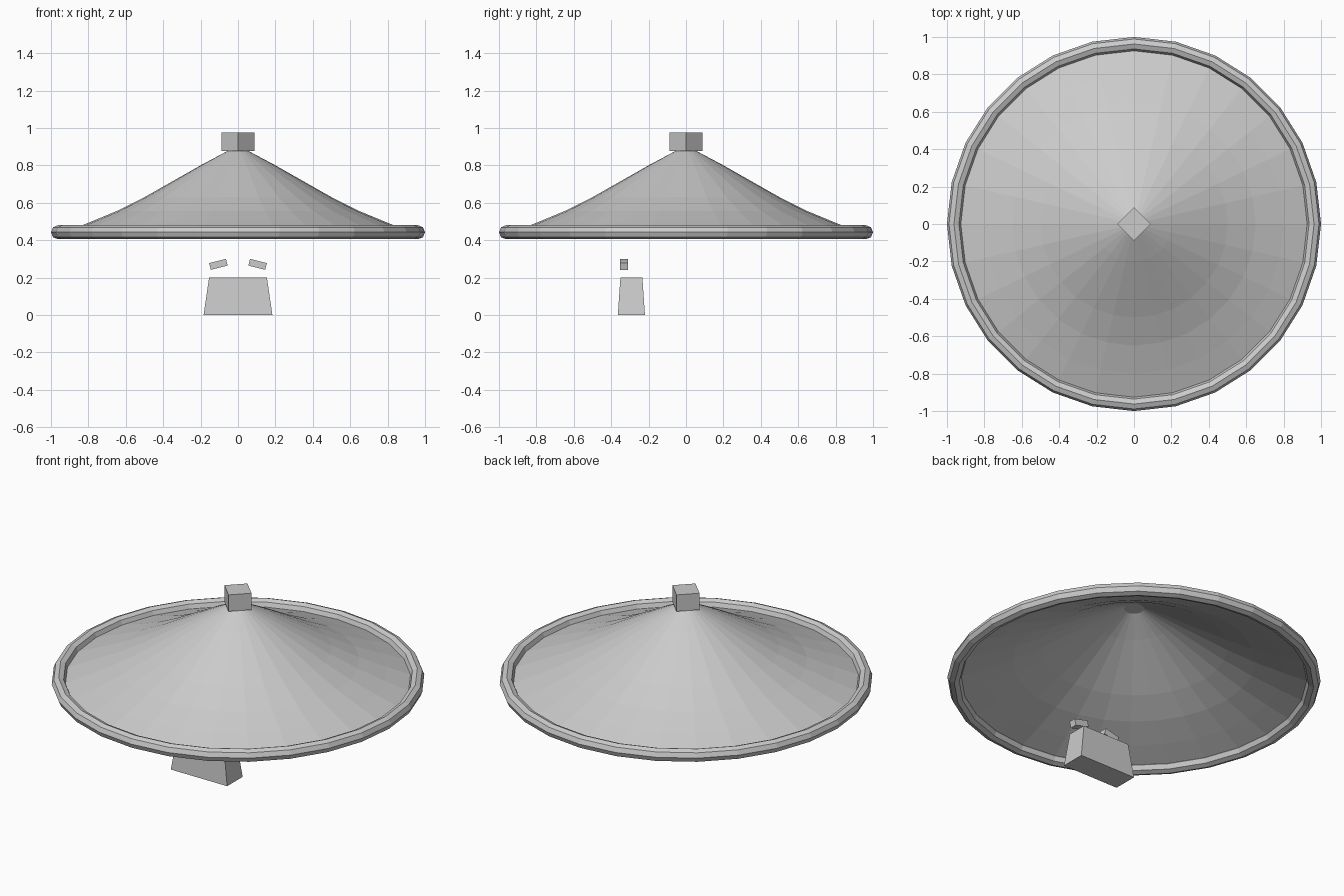
import bpy, bmesh, math
from mathutils import Matrix, Vector

cube = bpy.data.objects.get("Cube")
if cube:
    bpy.data.objects.remove(cube, do_unlink=True)

grey = bpy.data.materials.new("plain grey")
grey.use_nodes = True
colour = (0.6, 0.6, 0.6, 1)
grey.diffuse_color = colour
grey.node_tree.nodes["Principled BSDF"].inputs["Base Color"].default_value = colour

SIDES = 28


def finish(name, bm):
    bmesh.ops.recalc_face_normals(bm, faces=bm.faces)
    mesh = bpy.data.meshes.new(name)
    bm.to_mesh(mesh)
    bm.free()
    mesh.materials.append(grey)
    obj = bpy.data.objects.new(name, mesh)
    bpy.context.collection.objects.link(obj)
    return obj


def lathe(name, profile, closed=False):
    """Flat-faced surface of revolution from (radius, height) points."""
    bm = bmesh.new()
    rings = []
    for r, z in profile:
        angles = [math.tau * i / SIDES for i in range(SIDES)]
        rings.append([bm.verts.new((r * math.cos(a), r * math.sin(a), z)) for a in angles])
    pairs = list(zip(rings, rings[1:]))
    if closed:
        pairs.append((rings[-1], rings[0]))
    for low, high in pairs:
        for i in range(SIDES):
            j = (i + 1) % SIDES
            bm.faces.new((low[i], low[j], high[j], high[i]))
    return finish(name, bm)


def block(name, size, centre, axis="Z", turn=0, taper=(1, 1)):
    """Box with its top scaled by taper, then turned and placed."""
    bm = bmesh.new()
    bmesh.ops.create_cube(bm, size=1)
    for v in bm.verts:
        if v.co.z > 0:
            v.co.x *= taper[0]
            v.co.y *= taper[1]
    bm.transform(Matrix.Translation(Vector(centre))
                 @ Matrix.Rotation(math.radians(turn), 4, axis)
                 @ Matrix.Diagonal((*size, 1)))
    return finish(name, bm)


# Flared conical hat, an open sheet whose edge sits inside the rim
lathe("hat_cone", [(0.95, 0.435), (0.8, 0.493), (0.65, 0.555), (0.5, 0.63),
                   (0.35, 0.715), (0.2, 0.80), (0.05, 0.88)])

# Eight-sided tube around the hat's edge
tube = 0.0375
lathe("hat_rim", [(1 - tube + tube * math.cos(math.tau * k / 8),
                   0.4425 + tube * math.sin(math.tau * k / 8)) for k in range(8)], closed=True)

# Square knob turned corner-first
block("hat_knob", (0.125, 0.125, 0.098), (0, 0, 0.927), turn=45)

# Tapered beard block
block("beard", (0.368, 0.145, 0.2), (0, -0.292, 0.1), taper=(0.84, 0.81))

# Eyebrows sloping down to the outside
for side, label in ((1, "left"), (-1, "right")):
    block(label + "_eyebrow", (0.093, 0.042, 0.037), (side * 0.105, -0.332, 0.271),
          axis="Y", turn=side * 14)
